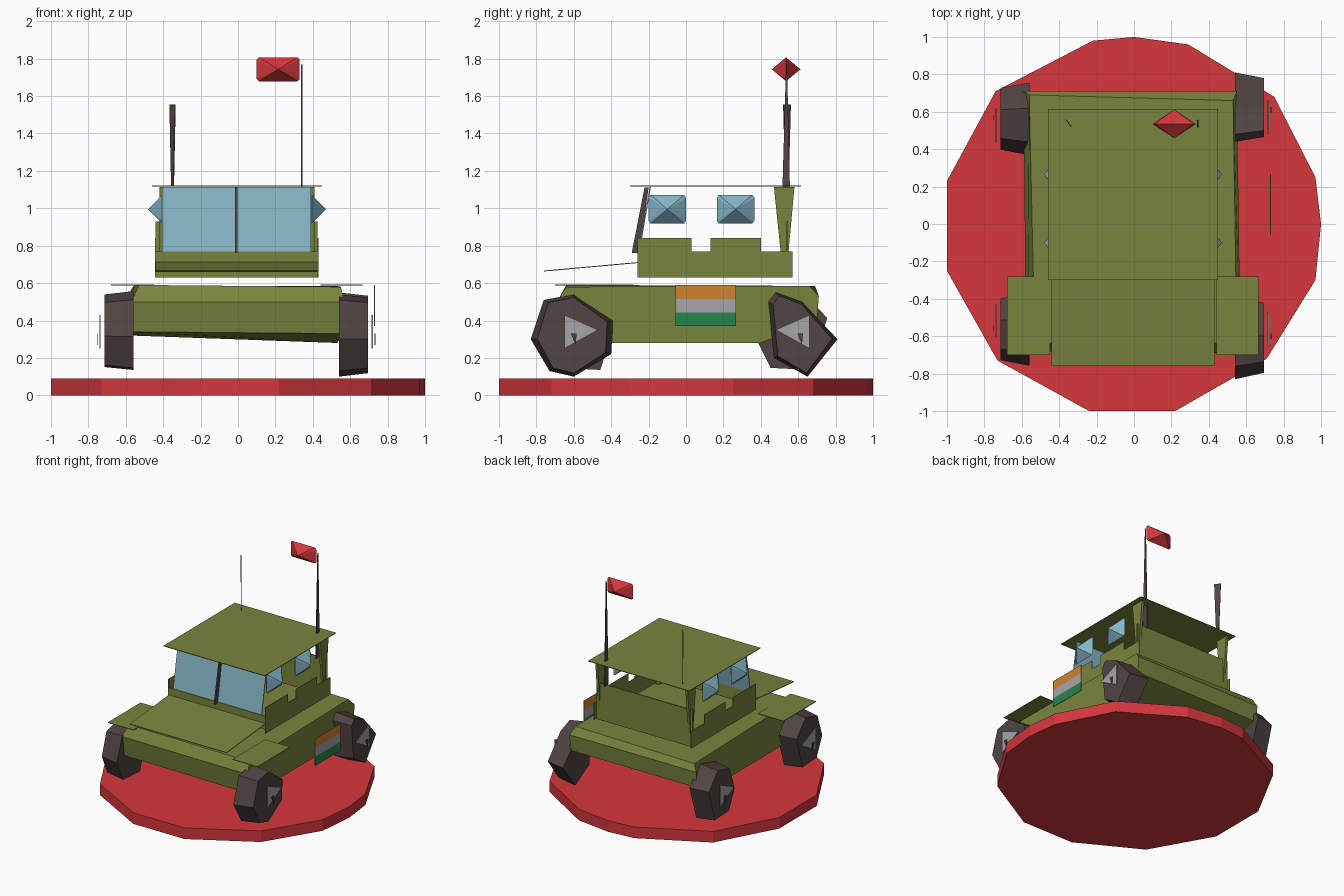
import bpy
from math import sin, cos, radians

if bpy.data.objects.get("Cube"):
    bpy.data.objects.remove(bpy.data.objects["Cube"])


def material(name, rgb):
    m = bpy.data.materials.new(name)
    m.use_nodes = True
    m.diffuse_color = (*rgb, 1)
    m.node_tree.nodes["Principled BSDF"].inputs["Base Color"].default_value = (*rgb, 1)
    return m


RED = material("red", (0.66, 0.038, 0.046))
OLIVE = material("olive", (0.19, 0.235, 0.048))
GLASS = material("glass_blue", (0.235, 0.465, 0.57))
RUBBER = material("dark_brown", (0.08, 0.06, 0.056))
ORANGE = material("orange", (0.65, 0.23, 0.03))
GREY = material("light_grey", (0.38, 0.38, 0.40))
GREEN = material("green", (0.019, 0.24, 0.07))


def mesh(name, verts, faces, mat):
    me = bpy.data.meshes.new(name)
    me.from_pydata(verts, [], faces)
    me.materials.append(mat)
    ob = bpy.data.objects.new(name, me)
    bpy.context.collection.objects.link(ob)
    # Consistent outward normals
    import bmesh
    bm = bmesh.new()
    bm.from_mesh(me)
    bmesh.ops.recalc_face_normals(bm, faces=bm.faces)
    bm.to_mesh(me)
    bm.free()
    return ob


def loft(name, ring_a, ring_b, mat):
    """Solid between two matching rings of points."""
    n = len(ring_a)
    faces = [tuple(range(n)), tuple(range(n, 2 * n))]
    faces += [(i, (i + 1) % n, (i + 1) % n + n, i + n) for i in range(n)]
    return mesh(name, list(ring_a) + list(ring_b), faces, mat)


def side_prism(name, yz, x0, x1, mat):
    return loft(name, [(x0, y, z) for y, z in yz], [(x1, y, z) for y, z in yz], mat)


def box(name, x, y, z, mat):
    yz = [(y[0], z[0]), (y[1], z[0]), (y[1], z[1]), (y[0], z[1])]
    return side_prism(name, yz, x[0], x[1], mat)


def double_pyramid(name, centre, half, axis, mat):
    """Flat cushion: a clipped rectangle with a point on each side along axis."""
    others = [i for i in range(3) if i != axis]
    verts = []
    for u, v in [(1, .8), (.9, 1), (-.9, 1), (-1, .8), (-1, -.8), (-.9, -1), (.9, -1), (1, -.8)]:
        p = list(centre)
        p[others[0]] += u * half[others[0]]
        p[others[1]] += v * half[others[1]]
        verts.append(p)
    for s in (1, -1):
        p = list(centre)
        p[axis] += s * half[axis]
        verts.append(p)
    faces = [(i, (i + 1) % 8, tip) for i in range(8) for tip in (8, 9)]
    return mesh(name, verts, faces, mat)


# Round base
rim = [(-.22, .98), (0, 1), (.29, .96), (.75, .68), (.97, .25), (1, 0), (.97, -.3),
       (.71, -.72), (.22, -1), (-.24, -1), (-.73, -.73), (-1, -.25), (-1, .23), (-.74, .71)]
loft("base", [(x, y, 0) for x, y in rim], [(x, y, .09) for x, y in rim], RED)

# Lower body, slightly skewed from side to side
left = [(-.66, .33), (-.69, .5), (-.64, .58), (.66, .585), (.71, .53), (.7, .4), (.4, .28), (-.45, .28)]
right = [(-.66, .34), (-.68, .5), (-.64, .59), (.69, .585), (.71, .53), (.7, .4), (.4, .32), (-.45, .32)]
left_x = [.56, .57, .55, .53, .55, .55, .53, .53]
right_x = [-.59, -.57, -.53, -.56, -.59, -.59, -.58, -.58]
loft("lower_body", [(x, y, z) for x, (y, z) in zip(left_x, left)],
     [(x, y, z) for x, (y, z) in zip(right_x, right)], OLIVE)

# Thin fender and bonnet sheets
for side, x in (("left", (.44, .665)), ("right", (-.68, -.45))):
    box(side + "_fender", x, (-.70, -.28), (.588, .593), OLIVE)
bonnet = [(-.76, .662), (-.26, .707), (-.26, .712), (-.76, .667)]
side_prism("bonnet", bonnet, -.44, .43, OLIVE)

# Cab walls with stepped door openings
wall = [(-.26, .63), (.57, .63), (.57, .77), (.40, .77), (.40, .84), (.13, .84),
        (.13, .77), (.03, .77), (.03, .84), (-.26, .84)]
side_prism("left_cab_wall", wall, .425, .43, OLIVE)
side_prism("right_cab_wall", wall, -.445, -.44, OLIVE)
box("front_cab_wall", (-.44, .425), (-.26, -.255), (.66, .77), OLIVE)
box("back_cab_wall", (-.44, .425), (.535, .545), (.63, .93), OLIVE)

# Rear pillars, widening towards the roof
pillar = [(.47, 1.115), (.58, 1.115), (.54, .68), (.515, .68)]
for side, x in (("left", .39), ("right", -.42)):
    side_prism(side + "_rear_pillar", pillar, x, x + .02, OLIVE)

box("roof", (-.46, .45), (-.30, .615), (1.116, 1.121), OLIVE)

# Windscreen and its divider
screen = [(-.255, .765), (-.248, .765), (-.188, 1.113), (-.195, 1.113)]
side_prism("windscreen", screen, -.405, .39, GLASS)
divider = [(-.29, .762), (-.25, .762), (-.2, 1.11), (-.222, 1.11)]
side_prism("windscreen_divider", divider, -.016, -.004, RUBBER)

# Side windows
for side, x in (("left", .395), ("right", -.405)):
    for place, y in (("front", -.10), ("rear", .265)):
        double_pyramid(f"{side}_{place}_window", (x, y, .995), (.075, .1, .077), 0, GLASS)

# Flag, its pole and the aerial
double_pyramid("flag", (.215, .535, 1.743), (.115, .077, .064), 1, RED)
pole = [(.51, .92), (.56, .92), (.54, 1.77), (.535, 1.77)]
side_prism("flag_pole", pole, .338, .344, RUBBER)
ring = []
for z, r in ((1.12, .008), (1.555, .02)):
    ring.append([(-.35 + u * .75 * r - v * .002, .54 - u * r - v * .001, z)
                 for u, v in ((1, 1), (-1, 1), (-1, -1), (1, -1))])
loft("aerial", ring[0], ring[1], RUBBER)

# Striped panel on the left side
for name, mat, z in (("lower", GREEN, .37), ("middle", GREY, .443), ("upper", ORANGE, .516)):
    box(name + "_stripe", (.728, .732), (-.055, .268), (z, z + .073), mat)

# Wheels with triangular hub plates
front_tyre = [(-.83, .30), (-.76, .51), (-.60, .54), (-.39, .40), (-.40, .22), (-.60, .10), (-.73, .13)]
rear_tyre = [(.44, .50), (.48, .55), (.62, .5), (.81, .30), (.65, .10), (.47, .20)]
for side, s, inner in (("left", 1, .54), ("right", -1, .56)):
    for place, outline, cy in (("front", front_tyre, -.60), ("rear", rear_tyre, .61)):
        if s < 0:
            # The right wheels sit a little further inwards
            cy *= .93
            outline = [(cy + cos(radians(a)) * .2, .335 + sin(radians(a)) * .23)
                       for a in (20, 75, 130, 185, 235, 300)]
        outer = inner + .155
        shrunk = [(cy + (y - cy) * .85, .33 + (z - .33) * .92) for y, z in outline]
        loft(f"{side}_{place}_wheel", [(s * inner, y, z) for y, z in outline],
             [(s * outer, y, z) for y, z in shrunk], RUBBER)
        d = -1 if cy < 0 else 1
        hub = [(cy + d * .05, .43), (cy + d * .05, .25), (cy - d * .13, .35)]
        side_prism(f"{side}_{place}_hub", hub, s * (outer + .02), s * (outer + .026), GREY)
        cap = [(cy - .015, .33), (cy + .015, .33), (cy + .01, .27)]
        side_prism(f"{side}_{place}_hub_cap", cap, s * (outer + .035), s * (outer + .04), RUBBER)
